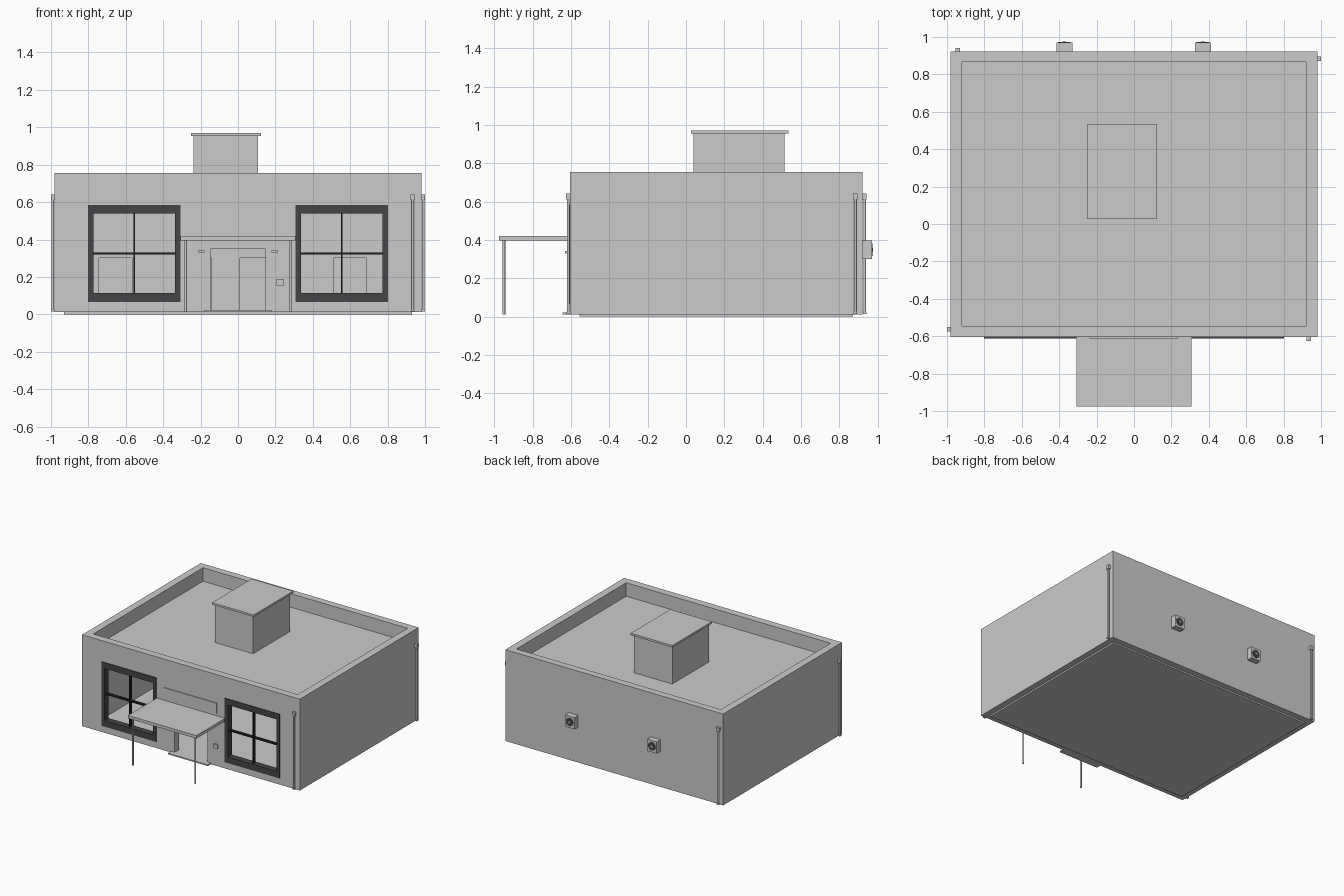
import bpy, math

if "Cube" in bpy.data.objects:
    bpy.data.objects.remove(bpy.data.objects["Cube"])


def material(name, value):
    m = bpy.data.materials.new(name)
    m.diffuse_color = (*value, 1)
    m.use_nodes = True
    m.node_tree.nodes["Principled BSDF"].inputs["Base Color"].default_value = m.diffuse_color
    return m


GREY = material("light_grey", (0.6, 0.6, 0.6))
DARK = material("dark_frame", (0.06, 0.06, 0.065))
BLACK = material("black_bars", (0.015, 0.015, 0.015))


def box(name, x0, x1, y0, y1, z0, z1, mat=GREY):
    """Box from its extents."""
    bpy.ops.mesh.primitive_cube_add(
        size=1, location=((x0 + x1) / 2, (y0 + y1) / 2, (z0 + z1) / 2))
    o = bpy.context.object
    o.name = name
    o.scale = (x1 - x0, y1 - y0, z1 - z0)
    bpy.ops.object.transform_apply(location=False, rotation=False, scale=True)
    o.data.materials.append(mat)
    return o


def cylinder(name, loc, radius, depth, mat=GREY, along_y=False, sides=16):
    bpy.ops.mesh.primitive_cylinder_add(
        vertices=sides, radius=radius, depth=depth, location=loc,
        rotation=(math.pi / 2 if along_y else 0, 0, 0))
    o = bpy.context.object
    o.name = name
    o.data.materials.append(mat)
    bpy.ops.object.shade_smooth_by_angle(angle=math.radians(40))
    return o


def cut(target, *extents):
    """Subtract a box from the target."""
    cutter = box("cutter", *extents)
    cutter.hide_render = True
    mod = target.modifiers.new("cut", "BOOLEAN")
    mod.operation = "DIFFERENCE"
    mod.solver = "EXACT"
    mod.object = cutter
    bpy.context.view_layer.objects.active = target
    bpy.ops.object.modifier_apply(modifier=mod.name)
    bpy.data.objects.remove(cutter, do_unlink=True)


# Building shell: parapet recess, hollow room, window and door openings
FRONT, BACK, SIDE = -0.605, 0.922, 0.98
shell = box("building_shell", -SIDE, SIDE, FRONT, BACK, 0.012, 0.755)
cut(shell, -0.92, 0.92, -0.545, 0.865, 0.645, 0.9)
cut(shell, -0.92, 0.92, -0.545, 0.865, 0.02, 0.60)
for s in (-1, 1):
    cut(shell, s * 0.555 - 0.235, s * 0.555 + 0.235, -0.7, -0.5, 0.08, 0.57)
cut(shell, -0.148, 0.148, -0.7, -0.5, 0.02, 0.35)
box("plinth", -0.93, 0.93, -0.555, 0.872, 0, 0.015)

# Inner partition with doorways
partition = box("inner_wall", -0.92, 0.92, 0.38, 0.41, 0.02, 0.60)
for x in (-0.655, -0.23, 0.098, 0.60):
    cut(partition, x - 0.088, x + 0.088, 0.3, 0.5, 0.01, 0.30)

# Windows: frame and crossing bars
for s in (-1, 1):
    c = s * 0.555
    frame = box("window_frame", c - 0.247, c + 0.247, -0.611, -0.56, 0.065, 0.585, DARK)
    cut(frame, c - 0.218, c + 0.218, -0.7, -0.5, 0.115, 0.538)
    box("window_upright_bar", c - 0.004, c + 0.004, -0.60, -0.575, 0.11, 0.54, BLACK)
    box("window_cross_bar", c - 0.222, c + 0.222, -0.60, -0.575, 0.321, 0.331, BLACK)

# Entrance: step, canopy, posts, lamps, entry panel, blank sign board
box("door_step", -0.18, 0.18, -0.645, -0.60, 0.012, 0.022)
box("canopy", -0.308, 0.308, -0.975, -0.60, 0.396, 0.42)
for s in (-1, 1):
    cylinder("canopy_post", (s * 0.28, -0.95, 0.206), 0.007, 0.388)
    box("wall_lamp", s * 0.197 - 0.017, s * 0.197 + 0.017, -0.632, -0.60, 0.33, 0.341)
box("entry_panel", 0.207, 0.245, -0.615, -0.60, 0.155, 0.19)
box("sign_board", -0.238, 0.235, -0.612, -0.60, 0.44, 0.525)

# Rooftop box with cap
box("roof_box", -0.237, 0.108, 0.04, 0.515, 0.64, 0.956)
box("roof_box_cap", -0.252, 0.123, 0.026, 0.535, 0.954, 0.97)

# Drainpipes with collector heads, one near each corner
for x, y in ((-0.99, -0.562), (0.935, -0.615), (0.99, 0.883), (-0.943, 0.932)):
    cylinder("drainpipe", (x, y, 0.315), 0.007, 0.60, sides=12)
    hx, hy = (0.01, 0.0125) if abs(x) > 0.98 else (0.0125, 0.01)
    box("drain_head", x - hx, x + hx, y - hy, y + hy, 0.61, 0.642)
    box("drain_foot", x - 0.009, x + 0.009, y - 0.009, y + 0.009, 0.014, 0.026)

# Air conditioners on the back wall
for x in (-0.372, 0.368):
    box("air_conditioner", x - 0.043, x + 0.043, 0.91, 0.97, 0.30, 0.396)
    cylinder("fan_grille", (x, 0.9695, 0.348), 0.033, 0.007, DARK, True, 24)
    cylinder("fan_hub", (x, 0.970, 0.348), 0.009, 0.010, GREY, True)
